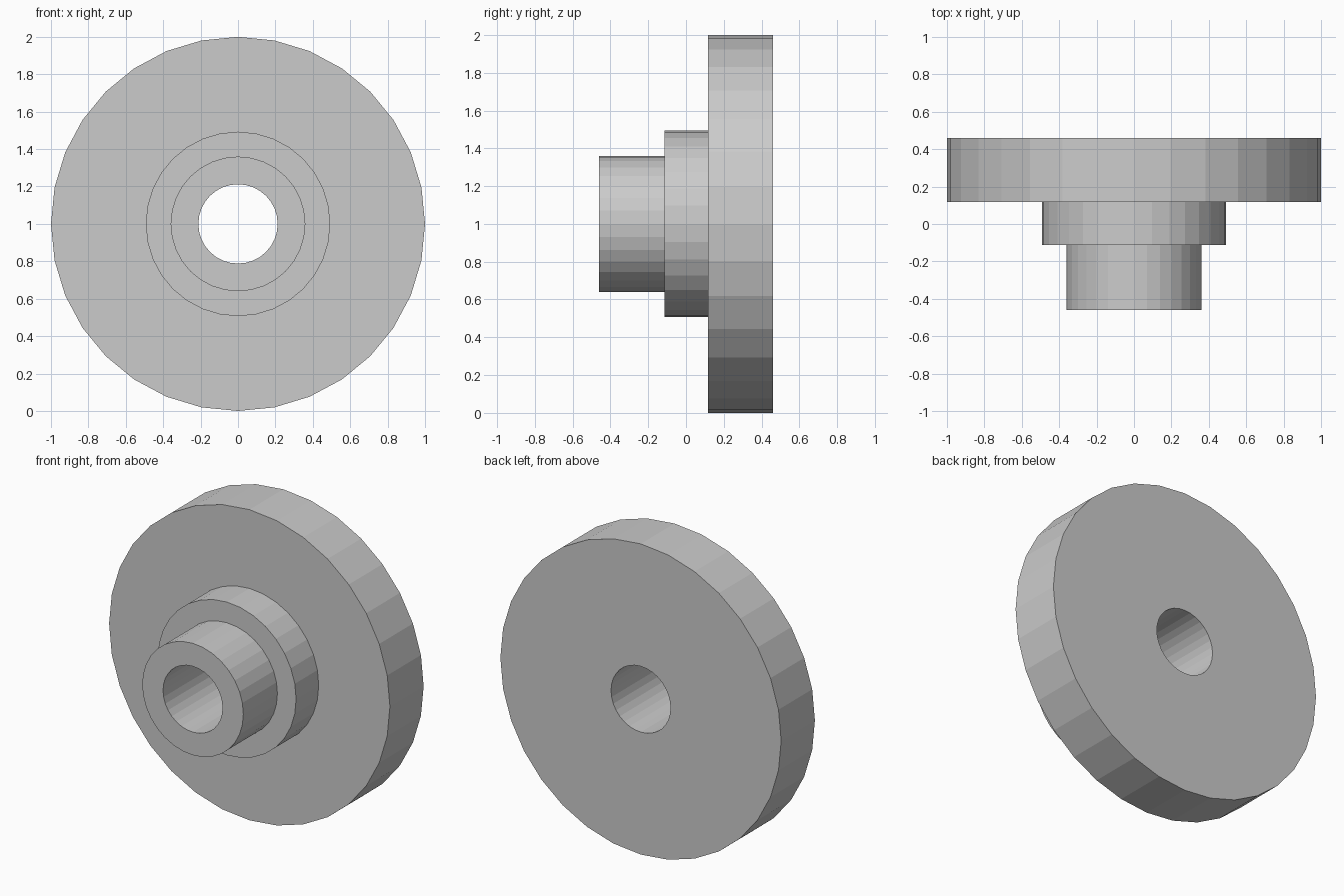
import bpy, bmesh, math
from mathutils import Matrix, Vector

if "Cube" in bpy.data.objects:
    bpy.data.objects.remove(bpy.data.objects["Cube"])

SIDES = 32
AXIS_Z = 1.0

# Closed half section as (radius, y): bore, front hub, collar, large flange
SECTION = [
    (0.212, -0.46), (0.36, -0.46), (0.36, -0.113), (0.493, -0.113),
    (0.493, 0.117), (1.0, 0.117), (1.0, 0.46), (0.212, 0.46),
]


def revolve(name, section, sides):
    """Revolve a closed section around the y direction at z = AXIS_Z."""
    bm = bmesh.new()
    rings = []
    for i in range(sides):
        turn = Matrix.Rotation(2 * math.pi * i / sides, 3, 'Y')
        rings.append([bm.verts.new(turn @ Vector((0, y, r)) + Vector((0, 0, AXIS_Z)))
                      for r, y in section])
    n = len(section)
    for i in range(sides):
        a, b = rings[i], rings[(i + 1) % sides]
        for j in range(n):
            k = (j + 1) % n
            bm.faces.new((a[j], a[k], b[k], b[j]))
    bmesh.ops.recalc_face_normals(bm, faces=bm.faces)
    mesh = bpy.data.meshes.new(name)
    bm.to_mesh(mesh)
    bm.free()
    obj = bpy.data.objects.new(name, mesh)
    bpy.context.collection.objects.link(obj)
    return obj


# Stepped flange with a through bore, turned in one piece
revolve("stepped_flange", SECTION, SIDES)
